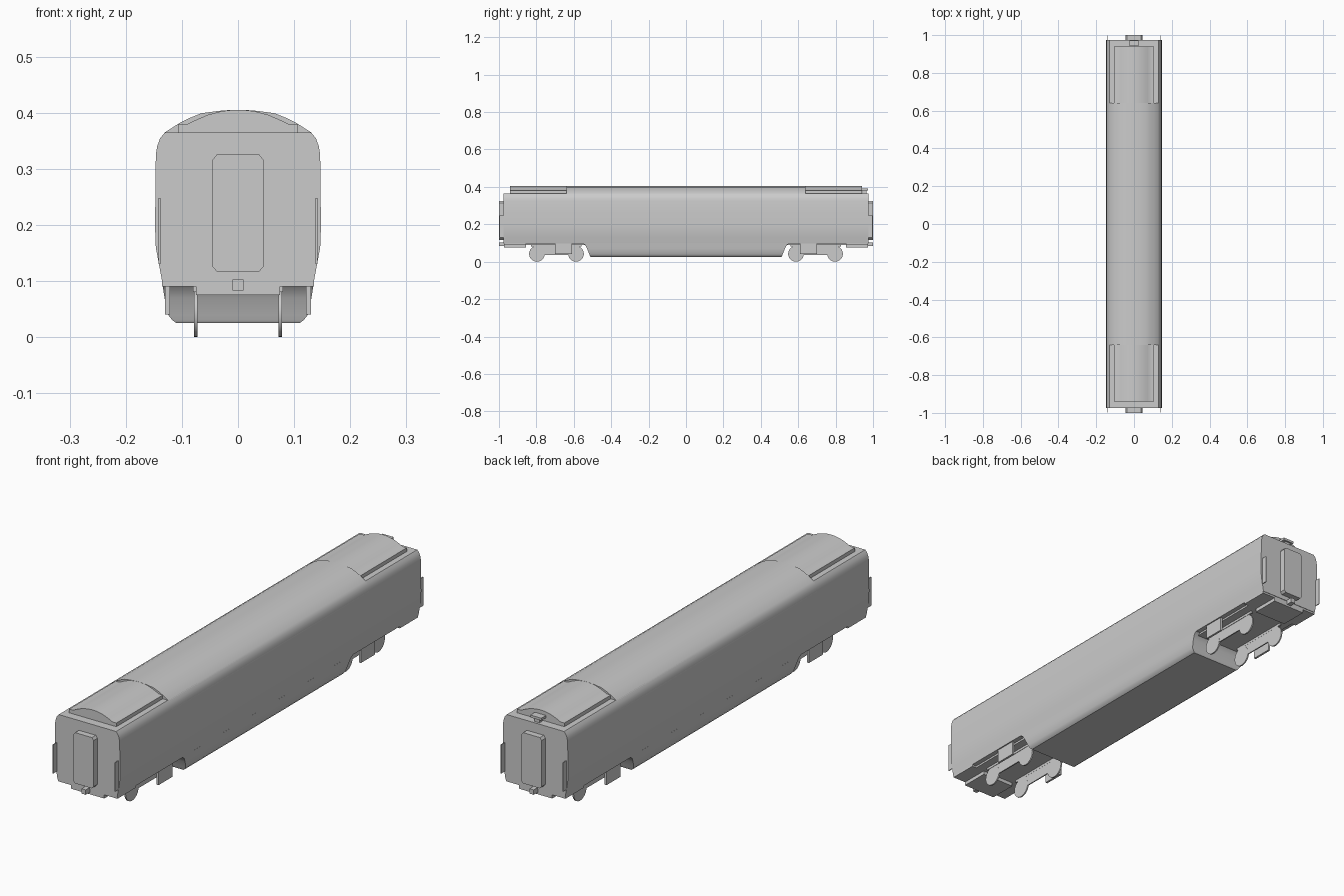
import bpy, bmesh, math

if "Cube" in bpy.data.objects:
    bpy.data.objects.remove(bpy.data.objects["Cube"])


def finish(name, bm):
    bmesh.ops.recalc_face_normals(bm, faces=bm.faces)
    me = bpy.data.meshes.new(name)
    bm.to_mesh(me)
    bm.free()
    me.shade_smooth()
    me.set_sharp_from_angle(angle=math.radians(32))
    ob = bpy.data.objects.new(name, me)
    bpy.context.collection.objects.link(ob)
    return ob


def loft(name, rings):
    """Skin a list of equal-length rings of points and cap both ends."""
    bm = bmesh.new()
    vs = [[bm.verts.new(p) for p in r] for r in rings]
    n = len(rings[0])
    for a, b in zip(vs, vs[1:]):
        for i in range(n):
            j = (i + 1) % n
            bm.faces.new((a[i], a[j], b[j], b[i]))
    bm.faces.new(vs[0])
    bm.faces.new(vs[-1])
    return finish(name, bm)


def prism_y(name, pts, y0, y1):
    return loft(name, [[(x, y, z) for x, z in pts] for y in (y0, y1)])


def prism_x(name, pts, x0, x1):
    return loft(name, [[(x, y, z) for y, z in pts] for x in (x0, x1)])


def box(name, x0, x1, y0, y1, z0, z1):
    return prism_y(name, [(x0, z0), (x1, z0), (x1, z1), (x0, z1)], y0, y1)


def sym(half):
    """Mirror a right-hand profile across x = 0."""
    return half + [(-x, z) for x, z in reversed(half)]


def arc_top(w, n=12):
    """Roof arc points from +w to -w, on a circle through the crown at 0.405."""
    r = 0.165
    pts = []
    for i in range(n + 1):
        x = w * (1 - 2 * i / n)
        pts.append((x, 0.405 - r + math.sqrt(r * r - x * x)))
    return pts


# Main body shell and raised centre roof
prism_y("car_body", sym([(0.135, 0.098), (0.141, 0.13), (0.1465, 0.16), (0.148, 0.20),
                         (0.147, 0.26), (0.1465, 0.325), (0.144, 0.34),
                         (0.139, 0.354), (0.130, 0.365)]), -0.975, 0.975)
prism_y("centre_roof", sym([(0.1465, 0.325), (0.144, 0.34), (0.139, 0.354), (0.130, 0.365),
                            (0.105, 0.381), (0.085, 0.391), (0.065, 0.399), (0.035, 0.403),
                            (0.01, 0.405)]), -0.64, 0.64)

# Full-width underskirt with curved, sloping ends: (z, half width, half length)
levels = [(0.1, 0.1355, 0.555), (0.09, 0.134, 0.54), (0.07, 0.131, 0.529),
          (0.04, 0.125, 0.517), (0.03, 0.117, 0.514), (0.025, 0.11, 0.51)]
loft("underskirt", [[(-w, -l, z), (w, -l, z), (w, l, z), (-w, l, z)] for z, w, l in levels])

door = [(0.038, 0.117), (0.046, 0.126), (0.046, 0.315), (0.038, 0.325)]
for s, end in ((-1, "front"), (1, "back")):
    # Roof hood with arched top and a side rail
    prism_y(end + "_roof_hood", [(-0.107, 0.36), (0.107, 0.36)]
            + [(x, max(z, 0.38)) for x, z in arc_top(0.107)], s * 0.638, s * 0.94)

    # End door, coupler, underframe
    prism_y(end + "_gangway_door", sym(door), s * 0.97, s * 1.0)
    box(end + "_coupler", -0.01, 0.01, s * 0.97, s * 1.0, 0.083, 0.103)
    box(end + "_buffer_beam", -0.075, 0.075, s * 0.855, s * 0.973, 0.075, 0.1)
    box(end + "_floor", -0.115, 0.115, s * 0.54, s * 0.973, 0.09, 0.1)

    for k, side in ((-1, "left"), (1, "right")):
        tag = end + "_" + side
        # Corner tabs and sill strips
        box(tag + "_corner_tab", k * 0.138, k * 0.1415, s * 0.965, s * 0.998, 0.13, 0.248)
        box(tag + "_sill_strip", k * 0.115, k * 0.135, s * 0.855, s * 0.973, 0.09, 0.1)

        # Bogie: frame plate, two wheels, outer spring box
        frame = [(0.80, 0.035), (0.585, 0.035), (0.57, 0.085), (0.645, 0.085),
                 (0.66, 0.097), (0.72, 0.097), (0.735, 0.085), (0.81, 0.085)]
        prism_x(tag + "_bogie_frame", [(s * y, z) for y, z in frame], k * 0.073, k * 0.078)
        for i, y in enumerate((0.588, 0.797)):
            wheel = [(s * y + 0.042 * math.cos(a), 0.042 + 0.042 * math.sin(a))
                     for a in (math.tau * j / 24 for j in range(24))]
            prism_x(f"{tag}_wheel_{i + 1}", wheel, k * 0.0725, k * 0.0785)
        box(tag + "_spring_box", k * 0.121, k * 0.13, s * 0.61, s * 0.70, 0.04, 0.098)
        box(tag + "_axle_bar", k * 0.0725, k * 0.08, s * 0.56, s * 0.83, 0.08, 0.09)

# Horn on the back end roof
box("horn_post", -0.012, 0.012, 0.945, 0.965, 0.36, 0.385)
box("horn_bar", -0.025, 0.025, 0.942, 0.972, 0.38, 0.39)
